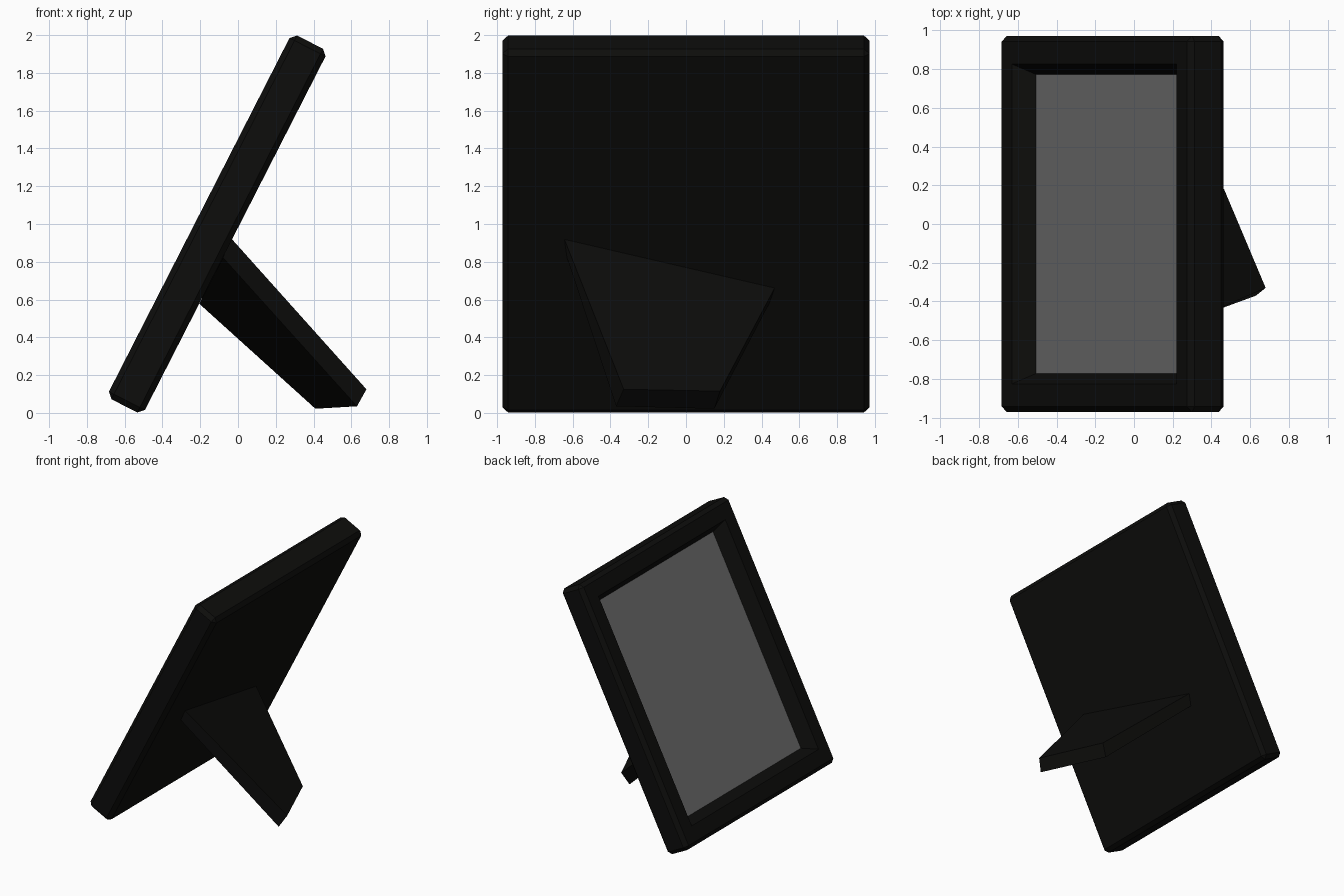
import bpy, bmesh, math
from mathutils import Matrix, Vector

if "Cube" in bpy.data.objects:
    bpy.data.objects.remove(bpy.data.objects["Cube"])

HALF_W, HALF_H, HALF_T = 0.972, 1.081, 0.107
CHAMFER, RIM, SLOPE, DEPTH = 0.03, 0.165, 0.075, 0.112

# Leaning pose: local x = width, local y = towards the back, local z = up the frame
tilt = math.radians(27.05)
s, c = math.sin(tilt), math.cos(tilt)
up, back = Vector((s, 0, c)), Vector((c, 0, -s))
pose = Matrix((Vector((0, -1, 0)), back, up)).transposed().to_4x4()
pose.translation = (-0.11, 0, 1.0)


def material(name, value):
    m = bpy.data.materials.new(name)
    m.diffuse_color = (*value, 1)
    m.use_nodes = True
    m.node_tree.nodes["Principled BSDF"].inputs["Base Color"].default_value = m.diffuse_color
    return m


def make_object(name, bm, mat):
    bmesh.ops.recalc_face_normals(bm, faces=bm.faces) if len(bm.faces) > 1 else None
    me = bpy.data.meshes.new(name)
    bm.to_mesh(me)
    bm.free()
    me.materials.append(mat)
    ob = bpy.data.objects.new(name, me)
    bpy.context.collection.objects.link(ob)
    return ob


black = material("black", (0.004, 0.004, 0.0035))
grey = material("picture_grey", (0.16, 0.16, 0.16))

# Chamfered frame with a sloped recess in the front
bm = bmesh.new()
bmesh.ops.create_cube(bm, size=2)
bmesh.ops.scale(bm, vec=(HALF_W, HALF_T, HALF_H), verts=bm.verts)
bmesh.ops.bevel(bm, geom=bm.edges[:], offset=CHAMFER, segments=1,
                affect='EDGES', offset_type='OFFSET')
bm.normal_update()
front = min(bm.faces, key=lambda f: f.calc_center_median().y)
bmesh.ops.inset_region(bm, faces=[front], thickness=RIM)
bmesh.ops.inset_region(bm, faces=[front], thickness=SLOPE, depth=-DEPTH)
corners = [v.co.copy() for v in front.verts]
bmesh.ops.delete(bm, geom=[front], context='FACES_ONLY')
make_object("frame", bm, black).matrix_world = pose

# Picture panel closing the recess
bm = bmesh.new()
bm.faces.new([bm.verts.new(p) for p in corners])
make_object("picture_panel", bm, grey).matrix_world = pose

# Tapered, skewed stand: upper side then underside, hinge edge first
upper = [(-0.03, -0.645, 0.92), (-0.16, 0.47, 0.66), (0.465, 0.18, 0.115), (0.68, -0.33, 0.125)]
under = [(-0.075, -0.63, 0.82), (-0.2, 0.44, 0.575), (0.41, 0.15, 0.022), (0.63, -0.37, 0.035)]
bm = bmesh.new()
a = [bm.verts.new(p) for p in upper]
b = [bm.verts.new(p) for p in under]
for v in a[:2] + b[:2]:
    v.co -= back * 0.005
bm.faces.new(a)
bm.faces.new(b[::-1])
for i in range(4):
    j = (i + 1) % 4
    bm.faces.new((a[i], b[i], b[j], a[j]))
make_object("stand_leg", bm, black)
